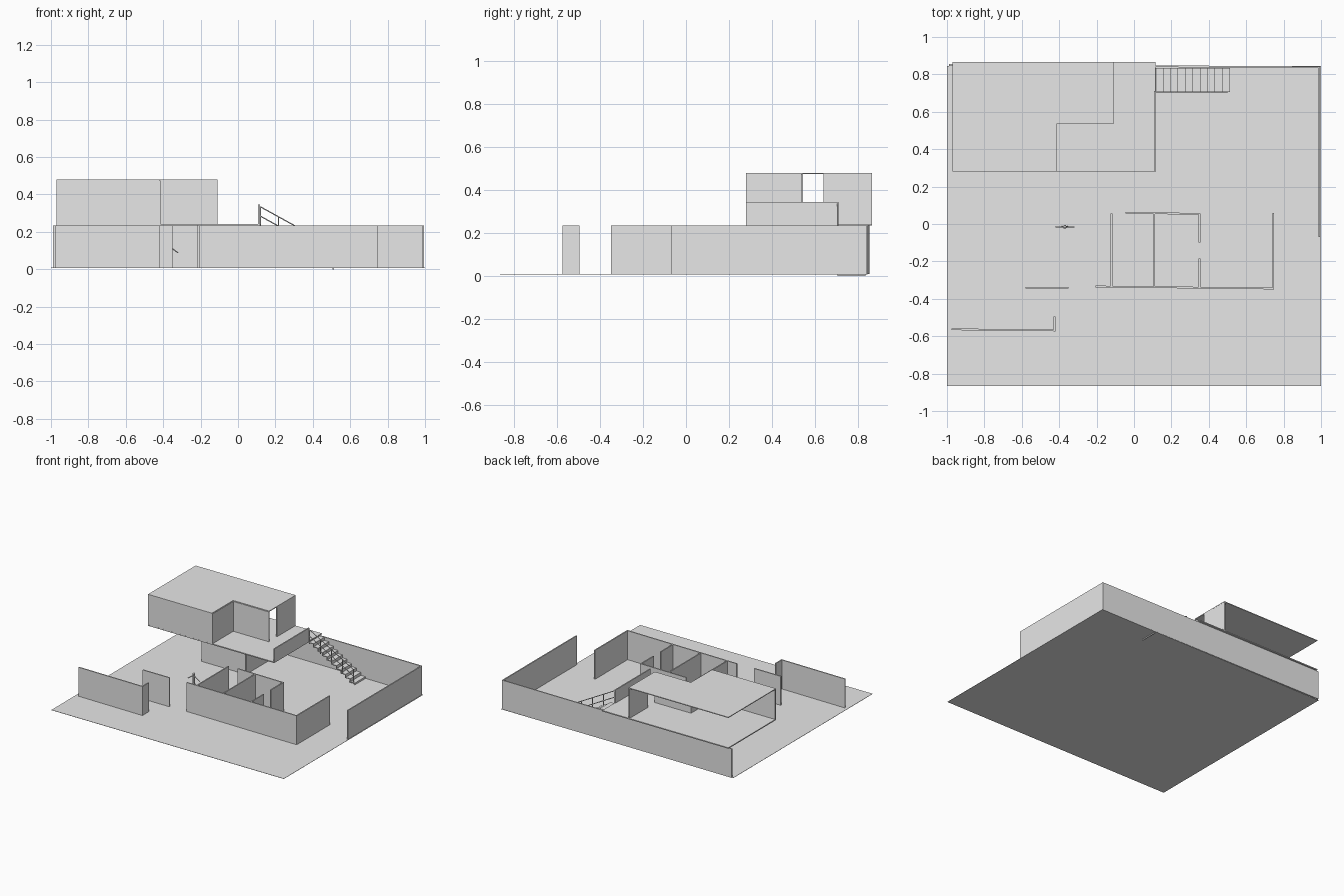
import bpy, bmesh
from mathutils import Vector

if "Cube" in bpy.data.objects:
    bpy.data.objects.remove(bpy.data.objects["Cube"])

grey = bpy.data.materials.new("plain_grey")
grey.use_nodes = True
grey.diffuse_color = (0.8, 0.8, 0.8, 1)
grey.node_tree.nodes["Principled BSDF"].inputs["Base Color"].default_value = (0.8, 0.8, 0.8, 1)

FLOOR, TOP, UPPER, ROOF = 0.01, 0.235, 0.243, 0.48   # storey heights
THICK = 0.009                                        # wall thickness


def finish(name, bm):
    bmesh.ops.recalc_face_normals(bm, faces=bm.faces)
    mesh = bpy.data.meshes.new(name)
    bm.to_mesh(mesh)
    bm.free()
    mesh.materials.append(grey)
    obj = bpy.data.objects.new(name, mesh)
    bpy.context.collection.objects.link(obj)
    return obj


def prism(name, outline, direction):
    """Extrude a closed outline along a direction."""
    bm = bmesh.new()
    face = bm.faces.new([bm.verts.new(p) for p in outline])
    out = bmesh.ops.extrude_face_region(bm, geom=[face])
    moved = [g for g in out["geom"] if isinstance(g, bmesh.types.BMVert)]
    bmesh.ops.translate(bm, vec=direction, verts=moved)
    return finish(name, bm)


def slab(name, plan, z0, z1):
    return prism(name, [(x, y, z0) for x, y in plan], (0, 0, z1 - z0))


def wall(name, a, b, z0=FLOOR, z1=TOP):
    """Upright wall along the centre line from a to b."""
    a, b = Vector(a), Vector(b)
    side = (b - a).normalized().orthogonal() * THICK / 2
    return slab(name, [a + side, b + side, b - side, a - side], z0, z1)


def beam(name, a, b, radius, sides=6):
    """Thin bar between two points."""
    a, b = Vector(a), Vector(b)
    bm = bmesh.new()
    bmesh.ops.create_cone(bm, cap_ends=True, segments=sides, radius1=radius,
                          radius2=radius, depth=(b - a).length)
    obj = finish(name, bm)
    obj.location = (a + b) / 2
    obj.rotation_mode = 'QUATERNION'
    obj.rotation_quaternion = (b - a).to_track_quat('Z', 'Y')
    return obj


# Ground sheet
slab("ground", [(-1, -.865), (1, -.865), (1, .845), (-1, .845)], FLOOR - .002, FLOOR)

# Ground storey walls
for name, a, b in [
    ("back_wall", (-.99, .85), (.995, .838)),
    ("left_wall", (.99, -.07), (.99, .842)),
    ("front_outer_wall", (-.975, -.563), (-.42, -.569)),
    ("front_outer_return", (-.425, -.575), (-.425, -.495)),
    ("entrance_wall", (-.58, -.34), (-.35, -.34)),
    ("rooms_front_wall", (-.205, -.334), (.748, -.345)),
    ("rooms_end_wall", (.745, -.345), (.745, .06)),
    ("room_divider_right", (-.12, -.335), (-.12, .055)),
    ("room_divider_middle", (.108, -.337), (.108, .055)),
    ("rooms_back_wall", (-.045, .06), (.354, .054)),
    ("door_wall_back", (.35, .055), (.35, -.10)),
    ("door_wall_front", (.35, -.185), (.35, -.34)),
    ("inner_corner_front", (-.60, .41), (-.22, .41)),
    ("inner_corner_side", (-.22, .41), (-.22, .845)),
]:
    wall(name, a, b)

# Upper storey floor, walls and roof
slab("upper_floor", [(-.97, .28), (.115, .28), (.115, .865), (-.97, .865)], TOP, UPPER)
for name, a, b in [
    ("upper_front_wall", (-.97, .285), (-.42, .285)),
    ("terrace_side_wall", (-.42, .28), (-.42, .545)),
    ("terrace_back_wall", (-.42, .54), (-.11, .54)),
    ("upper_side_wall", (-.115, .64), (-.115, .865)),
]:
    wall(name, a, b, UPPER, ROOF - .005)
wall("terrace_parapet", (.112, .28), (.112, .71), UPPER, .345)
slab("roof", [(-.97, .28), (-.42, .28), (-.42, .54), (-.11, .54),
              (-.11, .865), (-.97, .865)], ROOF - .006, ROOF)

# Staircase: folded plate of treads and risers
STEPS, X0, X1, PLATE = 10, .118, .512, .006
run, rise = (X1 - X0) / STEPS, TOP / STEPS
upper_line, lower_line = [], []
for i in range(STEPS):
    x, z = X0 + run * i, TOP - rise * i
    upper_line += [(x, z), (x + run, z)]
    lower_line += [(x - PLATE, z - PLATE), (x + run - PLATE, z - PLATE)]
upper_line.append((X1, 0))
lower_line.append((X1 - PLATE, 0))
profile = upper_line + lower_line[::-1]
prism("stairs", [(x, .705, z) for x, z in profile], (0, .13, 0))

# Stair railing
RAIL_Y = .706


def stair_height(x):
    return TOP - (x - X0) * (TOP - rise) / (X1 - X0)


for name, lift in (("handrail", .1), ("middle_rail", .05)):
    beam(name, (X0, RAIL_Y, TOP + lift), (X1 - .01, RAIL_Y, stair_height(X1) + lift), .003)
for i in range(5):
    x = X0 + .003 + i * (X1 - X0 - .015) / 4
    beam("rail_post", (x, RAIL_Y, stair_height(x) - .01),
         (x, RAIL_Y, stair_height(x) + .1), .003)

# Small standing figure
FX, FY = -.37, -.015
beam("figure_body", (FX, FY, .07), (FX, FY, .122), .009, 8)
for s in (-1, 1):
    beam("figure_arm", (FX + s * .008, FY, .118), (FX + s * .05, FY, .088), .003)
    beam("figure_leg", (FX + s * .005, FY, .075), (FX + s * .014, FY, FLOOR), .005)
bm = bmesh.new()
bmesh.ops.create_icosphere(bm, subdivisions=2, radius=.01)
head = finish("figure_head", bm)
head.location = (FX, FY, .133)
